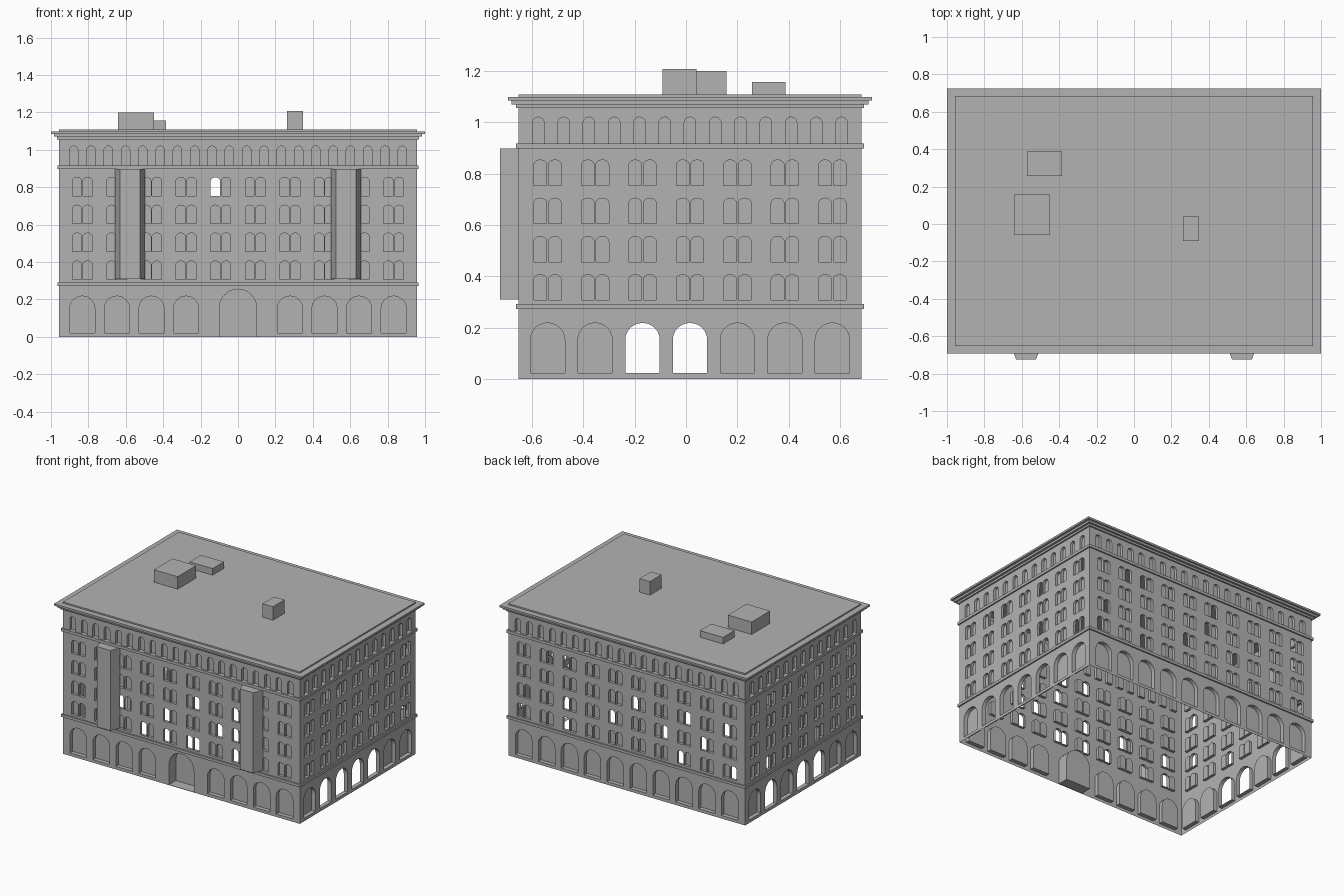
import bpy, bmesh, math, random

random.seed(7)
cube = bpy.data.objects.get("Cube")
if cube:
    bpy.data.objects.remove(cube, do_unlink=True)

stone = bpy.data.materials.new("grey_stone")
stone.use_nodes = True
GREY = (0.45, 0.45, 0.45, 1)
stone.diffuse_color = GREY
stone.node_tree.nodes["Principled BSDF"].inputs["Base Color"].default_value = GREY

HX, HY, CY = 0.956, 0.668, 0.0155   # half width, half depth, centre of the walls
STEP = 0.185                        # bay spacing


def finish(bm, name):
    bmesh.ops.remove_doubles(bm, verts=bm.verts, dist=0.0001)
    mesh = bpy.data.meshes.new(name)
    bm.to_mesh(mesh)
    bm.free()
    mesh.materials.append(stone)
    obj = bpy.data.objects.new(name, mesh)
    bpy.context.scene.collection.objects.link(obj)
    return obj


def right_outline(c, half, bottom, top, rise, segs=6):
    """Right half of an arched opening, from bottom centre to top centre."""
    pts = [(c, bottom), (c + half, bottom)]
    for i in range(segs + 1):
        a = math.pi / 2 * i / segs
        pts.append((c + half * math.cos(a), top - rise + rise * math.sin(a)))
    return pts


class Wall:
    """A flat wall with recessed arched openings, turned to face one side."""

    def __init__(self, name, turn, half_len, half_off):
        self.name, self.len, self.off = name, half_len, half_off
        self.cos, self.sin = round(math.cos(turn)), round(math.sin(turn))
        self.bm = bmesh.new()

    def face(self, pts):
        verts = []
        for u, z, d in pts:
            v = d - self.off
            verts.append(self.bm.verts.new((u * self.cos - v * self.sin,
                                            u * self.sin + v * self.cos + CY, z)))
        self.bm.faces.new(verts)

    def band(self, z0, z1, openings):
        """openings: (centre, half width, bottom, top, rise, depth, is_open)"""
        ops = sorted(openings)
        cuts = [-self.len]
        cuts += [(a[0] + a[1] + b[0] - b[1]) / 2 for a, b in zip(ops, ops[1:])]
        cuts.append(self.len)
        for (c, half, low, top, rise, depth, is_open), u0, u1 in zip(ops, cuts, cuts[1:]):
            right = right_outline(c, half, low, top, rise)
            left = [(2 * c - u, z) for u, z in right]
            # wall surface on both halves of the cell
            self.face([(u, z, 0) for u, z in
                       [(c, z0), (u1, z0), (u1, z1), (c, z1)] + right[::-1]])
            self.face([(u, z, 0) for u, z in
                       [(c, z1), (u0, z1), (u0, z0), (c, z0)] + left])
            # reveal and pane
            loop = right + left[-2:0:-1]
            for (ua, za), (ub, zb) in zip(loop, loop[1:] + loop[:1]):
                self.face([(ua, za, 0), (ub, zb, 0), (ub, zb, depth), (ua, za, depth)])
            if not is_open:
                self.face([(u, z, depth) for u, z in loop])


def centres(count, step):
    return [(i - (count - 1) / 2) * step for i in range(count)]


def build_wall(name, turn, half_len, half_off, bays, small, open_arches, open_windows, door=False):
    wall = Wall(name, turn, half_len, half_off)
    # ground floor arcade
    arches = [(c, 0.067, 0.022, 0.218, 0.066, 0.03, i in open_arches)
              for i, c in enumerate(centres(bays, STEP))
              if not (door and abs(c) < STEP)]
    if door:
        arches.append((0, 0.1, 0.003, 0.255, 0.1, 0.08, False))
    wall.band(0, 0.28, arches)
    # four floors of paired windows
    levels = [0.28, 0.43, 0.58, 0.73, 0.905]
    for row in range(4):
        low = 0.307 + 0.149 * row
        wall.band(levels[row], levels[row + 1],
                  [(c + s * 0.0285, 0.025, low, low + 0.099, 0.02, 0.02,
                    (row, i, s) in open_windows)
                   for i, c in enumerate(centres(bays, STEP)) for s in (-1, 1)])
    # small arches under the cornice
    pitch = 0.0985 if bays == 7 else STEP / 2
    wall.band(0.905, 1.06, [(c, 0.0225, 0.917, 1.02, 0.0225, 0.02, False)
                            for c in centres(small, pitch)])
    finish(wall.bm, name)


def draw_open(bays, share):
    """Missing panes for a pair of opposite walls, never facing each other."""
    first, second = set(), set()
    for row in range(4):
        for i in range(bays):
            for s in (-1, 1):
                r = random.random()
                if r < share:
                    first.add((row, i, s))
                elif r < 2 * share:
                    second.add((row, bays - 1 - i, -s))
    return first, second


front_open, back_open = draw_open(10, 0.2)
right_open, left_open = draw_open(7, 0.1)
front_open.add((3, 4, -1))
back_open.add((3, 5, 1))

build_wall("front_wall", 0, HX, HY, 10, 20, (), front_open, door=True)
build_wall("back_wall", math.pi, HX, HY, 10, 20, (), back_open)
build_wall("left_wall", math.pi / 2, HY, HX, 7, 13, (1, 2, 3, 4), left_open)
build_wall("right_wall", -math.pi / 2, HY, HX, 7, 13, (1, 3, 4), right_open)


def ledge(name, z0, z1, out):
    """Hollow rectangular moulding round the walls."""
    bm = bmesh.new()
    rings = []
    for grow, z in ((0, z0), (out, z0), (out, z1), (0, z1)):
        x, y = HX + grow, HY + grow
        rings.append([bm.verts.new((sx * x, sy * y + CY, z))
                      for sx, sy in ((-1, -1), (1, -1), (1, 1), (-1, 1))])
    for a, b in zip(rings, rings[1:]):
        for i in range(4):
            j = (i + 1) % 4
            bm.faces.new((a[i], a[j], b[j], b[i]))
    finish(bm, name)


def box(name, x0, x1, y0, y1, z0, z1):
    bm = bmesh.new()
    bmesh.ops.create_cube(bm, size=1)
    for v in bm.verts:
        v.co = (x0 if v.co.x < 0 else x1, y0 if v.co.y < 0 else y1, z0 if v.co.z < 0 else z1)
    finish(bm, name)


ledge("lower_ledge", 0.272, 0.291, 0.01)
ledge("upper_ledge", 0.897, 0.917, 0.01)

# stepped cornice and roof
for name, z0, z1, out in (("cornice_lower", 1.056, 1.07, 0.011),
                          ("cornice_middle", 1.07, 1.085, 0.027),
                          ("cornice_upper", 1.085, 1.099, 0.044),
                          ("roof_deck", 1.099, 1.109, 0)):
    oy = min(out, 0.0405)
    box(name, -HX - out, HX + out, CY - HY - oy, CY + HY + oy, z0, z1)

# rooftop plant boxes
box("roof_box_large", -0.641, -0.449, -0.055, 0.158, 1.109, 1.2)
box("roof_box_low", -0.571, -0.385, 0.257, 0.388, 1.109, 1.157)
box("roof_box_tall", 0.263, 0.347, -0.092, 0.04, 1.109, 1.208)

# tapered projecting bays, one section per floor
for name, c in (("right_bay", -0.577), ("left_bay", 0.577)):
    bm = bmesh.new()
    heights = [0.31, 0.465, 0.617, 0.77, 0.897]
    wall_y = CY - HY
    rings = [[bm.verts.new((c + dx, y, z)) for dx, y in
              ((-0.08, wall_y), (-0.053, -0.724), (0.053, -0.724), (0.08, wall_y))]
             for z in heights]
    for a, b in zip(rings, rings[1:]):
        for i in range(3):
            bm.faces.new((a[i], a[i + 1], b[i + 1], b[i]))
    bm.faces.new(rings[0][::-1])
    bm.faces.new(rings[-1])
    finish(bm, name)
